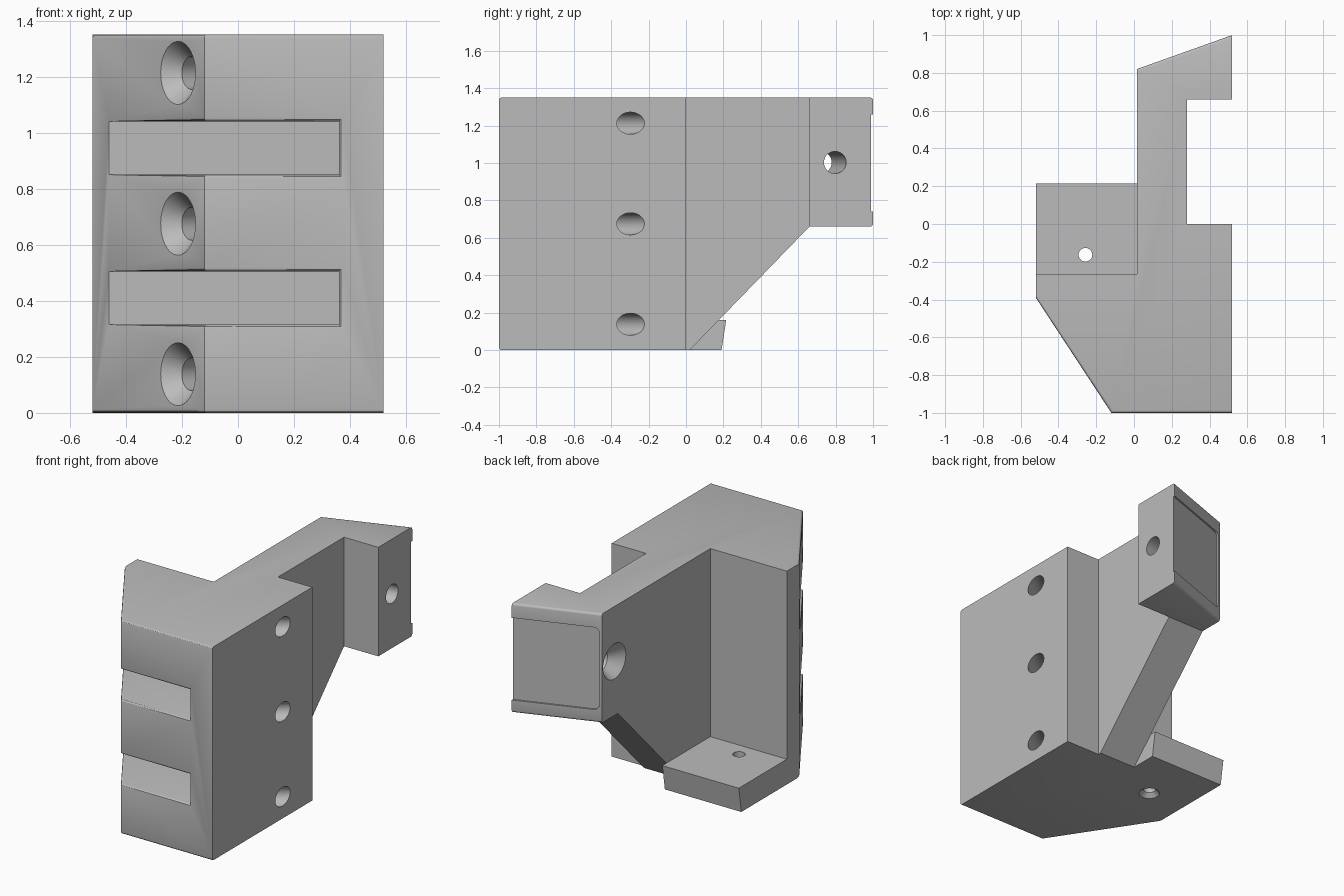
import bpy, bmesh, math
from mathutils import Vector

cube = bpy.data.objects.get("Cube")
if cube:
    bpy.data.objects.remove(cube, do_unlink=True)

grey = bpy.data.materials.new("light_grey")
grey.use_nodes = True
COLOR = (0.5, 0.5, 0.5, 1)
grey.diffuse_color = COLOR
grey.node_tree.nodes["Principled BSDF"].inputs["Base Color"].default_value = COLOR

H = 1.35


def finish(name, bm):
    bmesh.ops.recalc_face_normals(bm, faces=bm.faces[:])
    me = bpy.data.meshes.new(name)
    bm.to_mesh(me)
    bm.free()
    me.materials.append(grey)
    ob = bpy.data.objects.new(name, me)
    bpy.context.collection.objects.link(ob)
    return ob


def prism(name, pts, lo, hi, place):
    """Closed profile swept from lo to hi; place(p, q, h) gives the position."""
    bm = bmesh.new()
    a = [bm.verts.new(place(p, q, lo)) for p, q in pts]
    b = [bm.verts.new(place(p, q, hi)) for p, q in pts]
    bm.faces.new(a)
    bm.faces.new(b)
    for i in range(len(pts)):
        j = (i + 1) % len(pts)
        bm.faces.new((a[i], a[j], b[j], b[i]))
    return finish(name, bm)


def drill(name, origin, axis, rings, n=40):
    """Turned cutter: rings of (distance along axis, radius)."""
    axis = Vector(axis).normalized()
    u = axis.orthogonal().normalized()
    v = axis.cross(u)
    bm = bmesh.new()
    loops = []
    for d, r in rings:
        c = Vector(origin) + axis * d
        loops.append([bm.verts.new(c + r * (u * math.cos(t) + v * math.sin(t)))
                      for t in (2 * math.pi * i / n for i in range(n))])
    bm.faces.new(loops[0])
    bm.faces.new(loops[-1])
    for a, b in zip(loops, loops[1:]):
        for i in range(n):
            j = (i + 1) % n
            bm.faces.new((a[i], a[j], b[j], b[i]))
    return finish(name, bm)


def cut(target, cutter):
    mod = target.modifiers.new("cut", "BOOLEAN")
    mod.operation = "DIFFERENCE"
    mod.solver = "EXACT"
    mod.object = cutter
    bpy.context.view_layer.objects.active = target
    bpy.ops.object.modifier_apply(modifier=mod.name)
    bpy.data.objects.remove(cutter, do_unlink=True)


def rect(x0, y0, x1, y1):
    return [(x0, y0), (x1, y0), (x1, y1), (x0, y1)]


def plan(p, q, h):
    return (p, q, h)


def side(p, q, h):
    return (h, p, q)


def front(p, q, h):
    return (p, h, q)


# Main body with its arm, extruded from the plan
body = prism("body", [(-0.52, -0.39), (-0.12, -1), (0.52, -1), (0.52, 0), (0.28, 0),
                      (0.28, 0.66), (0.52, 0.66), (0.52, 1), (0.015, 0.82),
                      (0.015, -0.265), (-0.52, -0.265)], 0, H, plan)

# Sloped underside of the arm
cut(body, prism("arm_cutter", [(-0.077, -0.1), (1.2, -0.1), (1.2, 0.66), (0.66, 0.66)],
                -0.1, 0.7, side))

# Two deep pockets in the front
for z0, z1 in ((0.315, 0.505), (0.85, 1.04)):
    cut(body, prism("pocket_cutter", rect(-0.7, z0, 0.36, z1), -1.2, -0.48, front))

# Rounded rims on the front, slanted and end faces
slant = Vector((-0.61, -0.4, 0)).normalized()
end_normal = Vector((-0.18, 0.505, 0)).normalized()


def is_outer(f):
    c = f.calc_center_median()
    return (f.normal.dot(slant) > 0.99 or f.normal.dot(end_normal) > 0.99
            or (f.normal.y < -0.99 and c.y < -0.9))


def is_rim(f):
    return (abs(f.normal.z) > 0.9
            or (f.normal.x < -0.99 and f.calc_center_median().x > 0.3))


bm = bmesh.new()
bm.from_mesh(body.data)
bmesh.ops.remove_doubles(bm, verts=bm.verts[:], dist=1e-5)
bm.normal_update()
rims = [e for e in bm.edges if len(e.link_faces) == 2
        and any(is_outer(f) for f in e.link_faces)
        and any(is_rim(f) for f in e.link_faces)]
bmesh.ops.bevel(bm, geom=rims, offset=0.014, offset_type="OFFSET", segments=3,
                profile=0.5, affect="EDGES", clamp_overlap=True)
bm.to_mesh(body.data)
bm.free()

# Countersunk screw holes
SINK = [(-0.06, 0.159), (0.0625, 0.059), (1.3, 0.059)]
for z in (0.138, 0.675, 1.213):
    cut(body, drill("screw_cutter", (-0.215, -0.85, z), (0.735, 0.554, 0), SINK))
cut(body, drill("arm_hole_cutter", (0.015, 0.71, 1.003), (0.505, 0.087, 0), SINK))

# Shallow panel recess with rounded inner corners on the arm's end
along = Vector((0.505, 0.18, 0)).normalized()
corner = Vector((0.015, 0.82, 0))
panel = [(0.7, 0.74), (0.7, 1.26)]
for cz, a0 in ((1.225, 90), (0.775, 180)):
    for k in range(5):
        t = math.radians(a0 + k * 22.5)
        panel.append((0.05 + 0.035 * math.cos(t), cz + 0.035 * math.sin(t)))
cut(body, prism("panel_cutter", panel, -0.01, 0.1,
                lambda p, q, h: corner + along * p + end_normal * h + Vector((0, 0, q))))

# Bottom shelf with a leaning back edge and a countersunk hole
shelf = prism("shelf", [(-0.265, 0), (0.19, 0), (0.215, 0.16), (-0.265, 0.16)],
              -0.52, 0.015, side)
cut(shelf, drill("shelf_hole_cutter", (-0.257, -0.163, 0), (0, 0, 1),
                 [(-0.02, 0.082), (0.026, 0.036), (0.3, 0.036)]))

# Smooth shading with sharp edges kept
bpy.ops.object.select_all(action="DESELECT")
for ob in (body, shelf):
    ob.select_set(True)
bpy.context.view_layer.objects.active = body
bpy.ops.object.shade_smooth_by_angle(angle=math.radians(30))
